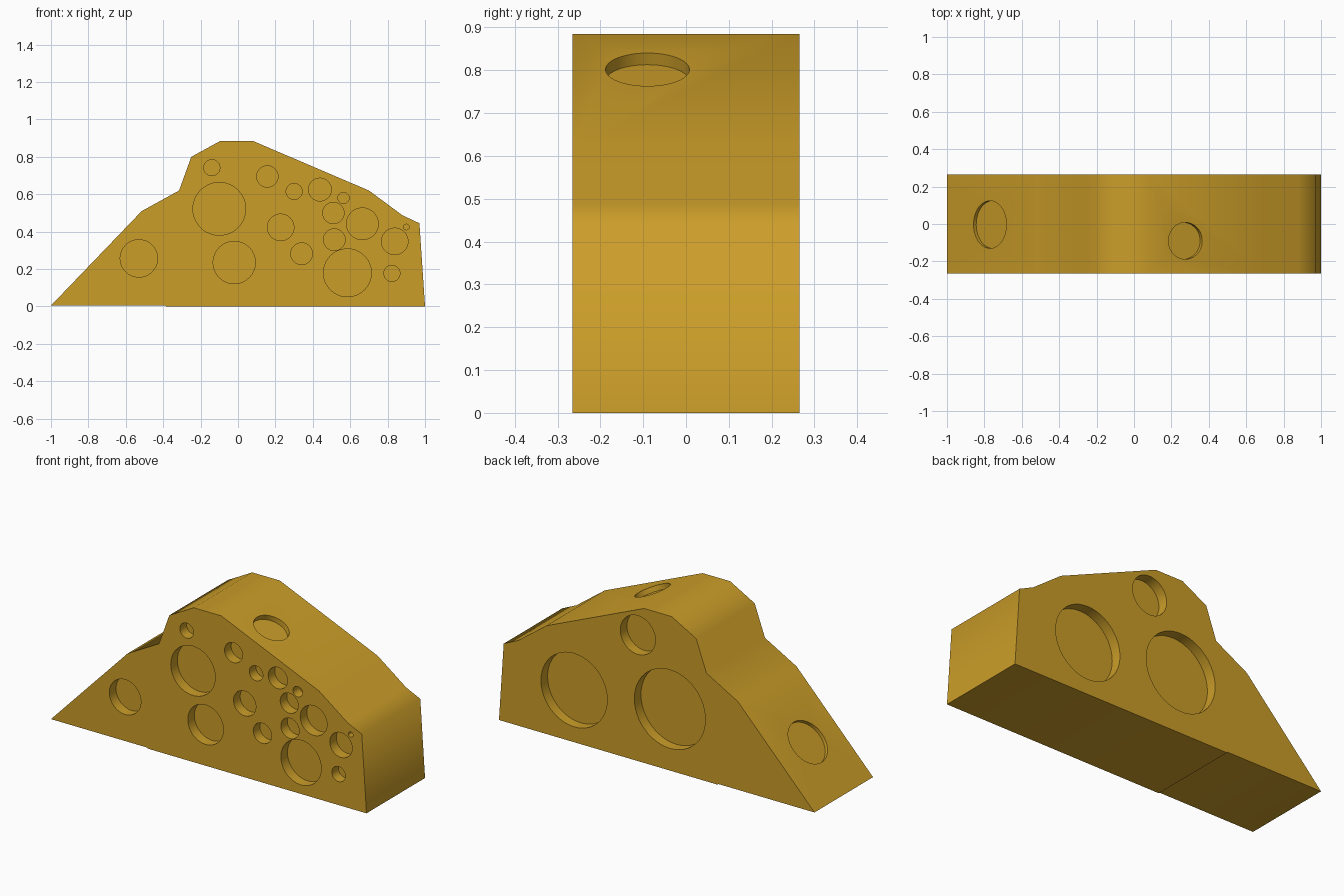
import bpy, bmesh, math
from mathutils import Vector, Matrix

if "Cube" in bpy.data.objects:
    bpy.data.objects.remove(bpy.data.objects["Cube"])

HALF = 0.265  # half thickness of the wedge

# Side outline (x, z), extruded along y
profile = [(-1, 0.005), (-0.39, 0.005), (-0.385, 0), (1, 0), (0.97, 0.445), (0.88, 0.487),
           (0.70, 0.62), (0.08, 0.885), (-0.095, 0.885), (-0.25, 0.80),
           (-0.315, 0.62), (-0.515, 0.51)]

# Round pits in the front and back faces: x, z, radius
front_pits = [(-0.53, 0.257, 0.10), (-0.10, 0.522, 0.141), (-0.14, 0.742, 0.043),
              (-0.02, 0.235, 0.113), (0.157, 0.695, 0.057), (0.228, 0.423, 0.071),
              (0.30, 0.615, 0.043), (0.438, 0.625, 0.061), (0.564, 0.58, 0.03),
              (0.51, 0.50, 0.057), (0.665, 0.442, 0.085), (0.515, 0.357, 0.058),
              (0.34, 0.282, 0.058), (0.585, 0.18, 0.128), (0.838, 0.348, 0.071),
              (0.823, 0.177, 0.043), (0.90, 0.425, 0.015)]
back_pits = [(0.524, 0.298, 0.21), (-0.083, 0.352, 0.225), (0.12, 0.722, 0.111)]


def mesh_object(name, bm):
    bmesh.ops.recalc_face_normals(bm, faces=bm.faces)
    mesh = bpy.data.meshes.new(name)
    bm.to_mesh(mesh)
    bm.free()
    obj = bpy.data.objects.new(name, mesh)
    bpy.context.collection.objects.link(obj)
    return obj


def add_pit(bm, centre, normal, radius, depth):
    """Cylinder centred on the surface, reaching depth below it."""
    rot = Vector(normal).to_track_quat('Z', 'Y').to_matrix().to_4x4()
    bmesh.ops.create_cone(bm, cap_ends=True, segments=48, radius1=radius, radius2=radius,
                          depth=2 * depth, matrix=Matrix.Translation(centre) @ rot)


# Wedge body
bm = bmesh.new()
face = bm.faces.new([bm.verts.new((x, -HALF, z)) for x, z in profile])
ext = bmesh.ops.extrude_face_region(bm, geom=[face])
bmesh.ops.translate(bm, vec=(0, 2 * HALF, 0),
                    verts=[v for v in ext['geom'] if isinstance(v, bmesh.types.BMVert)])
wedge = mesh_object("cheese_wedge", bm)

# Pit cutters: front, back, right slope, left slope
bm = bmesh.new()
for x, z, r in front_pits:
    add_pit(bm, (x, -HALF, z), (0, -1, 0), r, 0.06)
for x, z, r in back_pits:
    add_pit(bm, (x, HALF, z), (0, 1, 0), r, 0.06)
add_pit(bm, (0.275, -0.09, 0.802), (0.393, 0, 0.92), 0.098, 0.03)
add_pit(bm, (-0.77, -0.003, 0.244), (-0.721, 0, 0.693), 0.127, 0.02)
cutter = mesh_object("pit_cutter", bm)
cutter.hide_render = True

# Cut the pits, then drop the cutter
mod = wedge.modifiers.new("pits", 'BOOLEAN')
mod.operation = 'DIFFERENCE'
mod.solver = 'EXACT'
mod.object = cutter
bpy.context.view_layer.objects.active = wedge
wedge.select_set(True)
bpy.ops.object.modifier_apply(modifier=mod.name)
bpy.data.objects.remove(cutter)
bpy.ops.object.shade_smooth_by_angle(angle=math.radians(70))

# Golden yellow
mat = bpy.data.materials.new("golden_yellow")
mat.diffuse_color = (0.60, 0.34, 0.022, 1)
mat.use_nodes = True
mat.node_tree.nodes["Principled BSDF"].inputs["Base Color"].default_value = mat.diffuse_color
wedge.data.materials.clear()
wedge.data.materials.append(mat)
